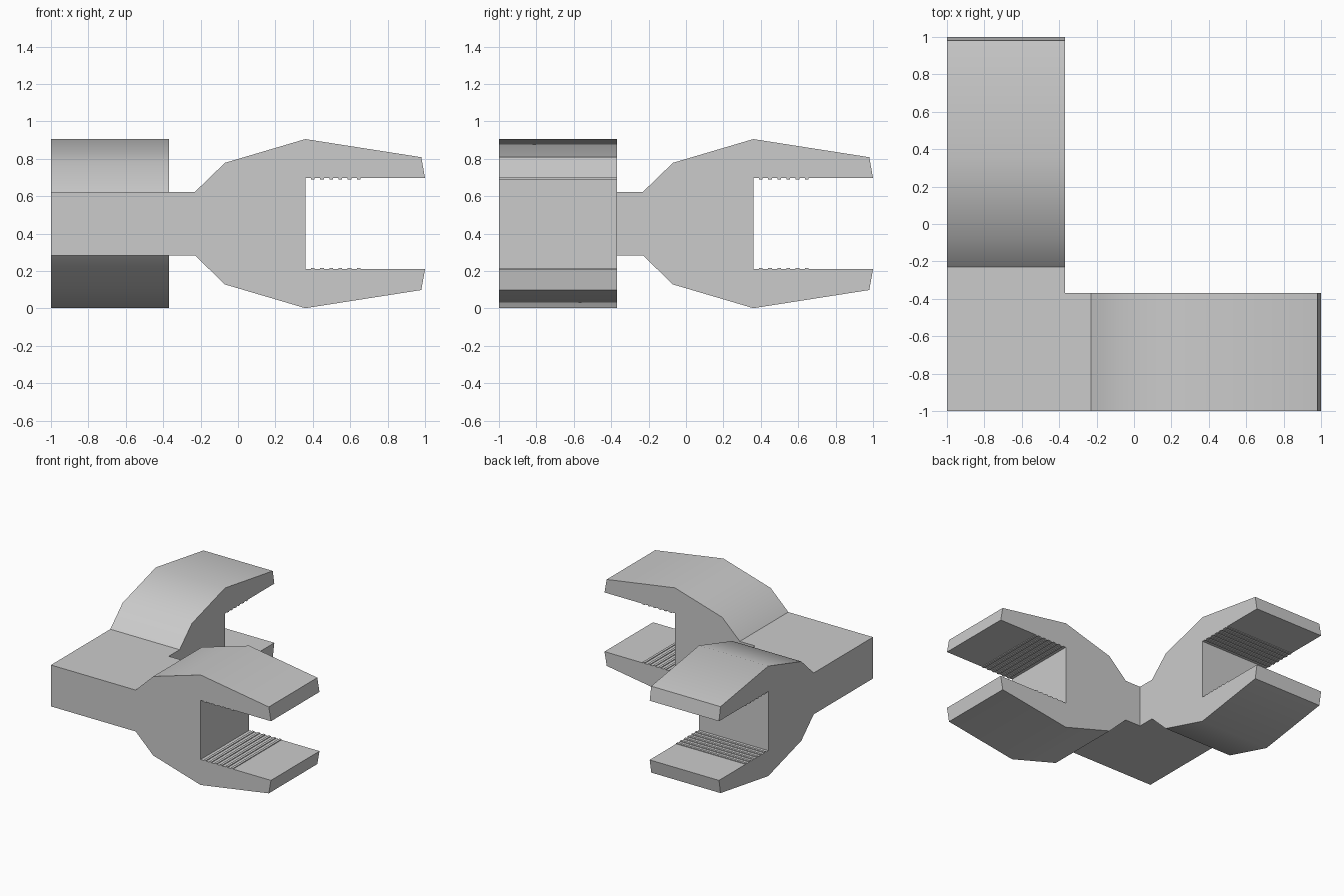
import bpy, bmesh, math

cube = bpy.data.objects.get("Cube")
if cube:
    bpy.data.objects.remove(cube, do_unlink=True)

MID = 0.453            # height of the symmetry plane
INNER, OUTER = -0.37, -1.0   # width limits of each arm
NECK, GAP = 0.17, 0.243      # half heights of the neck and the jaw opening

grey = bpy.data.materials.new("light grey")
grey.use_nodes = True
colour = (0.6, 0.6, 0.6, 1)
grey.diffuse_color = colour
grey.node_tree.nodes["Principled BSDF"].inputs["Base Color"].default_value = colour


def place(along, across, z, swapped):
    """Point on the right arm, or on the back arm when swapped."""
    return (across, along, z) if swapped else (along, across, z)


def finish(bm, name):
    bmesh.ops.remove_doubles(bm, verts=bm.verts, dist=1e-4)
    bmesh.ops.recalc_face_normals(bm, faces=bm.faces)
    mesh = bpy.data.meshes.new(name)
    bm.to_mesh(mesh)
    bm.free()
    mesh.materials.append(grey)
    obj = bpy.data.objects.new(name, mesh)
    bpy.context.collection.objects.link(obj)
    return obj


# Upper half of the wrench outline, mirrored into a closed loop
upper = [(INNER, NECK), (-0.23, NECK), (-0.07, 0.325), (0.36, 0.452),
         (0.98, 0.355), (1.0, GAP), (0.36, GAP)]
outline = [(x, MID + h) for x, h in upper]
outline += [(x, MID - h) for x, h in reversed(upper)]

# Two jaw arms at a right angle, open where they meet the corner block
bm = bmesh.new()
for swapped in (False, True):
    sides = [[bm.verts.new(place(x, w, z, swapped)) for x, z in outline]
             for w in (OUTER, INNER)]
    for side in sides:
        bm.faces.new(side)
    a, b = sides
    for i in range(len(a) - 1):
        bm.faces.new((a[i], a[i + 1], b[i + 1], b[i]))

# Corner block: top, bottom and the two outer walls
corners = [(OUTER, INNER), (OUTER, OUTER), (INNER, OUTER), (INNER, INNER)]
low, high = [[bm.verts.new((x, y, MID + s * NECK)) for x, y in corners]
             for s in (-1, 1)]
bm.faces.new(low)
bm.faces.new(high)
for i in range(2):
    bm.faces.new((low[i], low[i + 1], high[i + 1], high[i]))
bmesh.ops.remove_doubles(bm, verts=bm.verts, dist=1e-4)
bmesh.ops.dissolve_limit(bm, angle_limit=math.radians(1),
                         verts=bm.verts, edges=bm.edges)
body = finish(bm, "double_wrench_body")
bpy.ops.object.select_all(action='DESELECT')
body.select_set(True)
bpy.context.view_layer.objects.active = body
bpy.ops.object.shade_smooth_by_angle(angle=math.radians(30))

# Fine grip ridges inside both jaws of each arm
for swapped, name in ((False, "right_grip_ridges"), (True, "back_grip_ridges")):
    bm = bmesh.new()
    for s in (-1, 1):
        for i in range(6):
            cube_verts = bmesh.ops.create_cube(bm, size=1)["verts"]
            for v in cube_verts:
                v.co = place(0.4 + 0.049 * i + 0.02 * v.co.x,
                             (OUTER + INNER) / 2 + (INNER - OUTER) * v.co.y,
                             MID + s * GAP + 0.012 * v.co.z, swapped)
    finish(bm, name)
